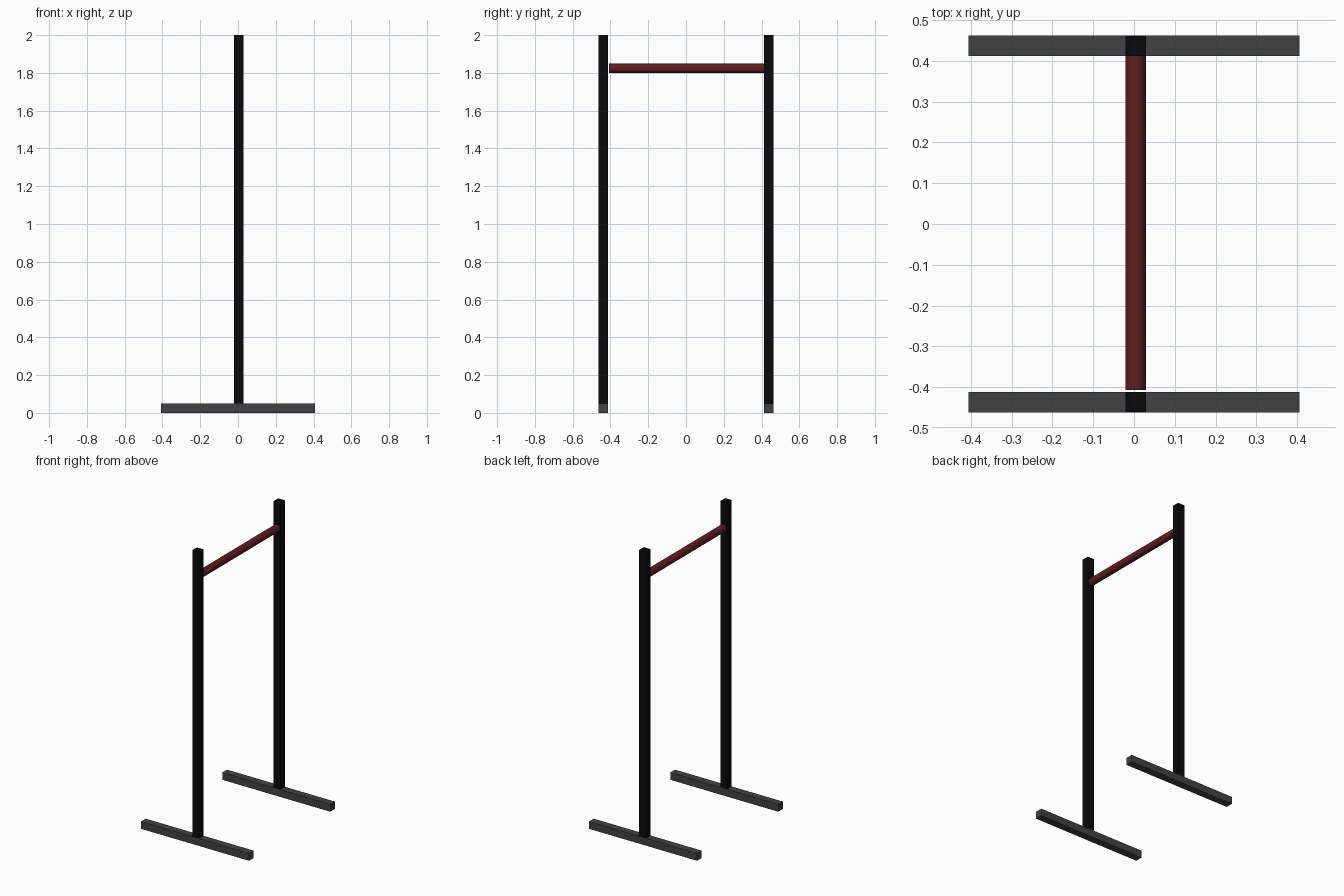
import bpy, math

if "Cube" in bpy.data.objects:
    bpy.data.objects.remove(bpy.data.objects["Cube"])

def material(name, color):
    m = bpy.data.materials.new(name)
    m.diffuse_color = (*color, 1)
    m.use_nodes = True
    m.node_tree.nodes["Principled BSDF"].inputs["Base Color"].default_value = m.diffuse_color
    return m

black = material("black_steel", (0.003, 0.003, 0.004))
grey = material("dark_grey_steel", (0.055, 0.055, 0.055))
red = material("dark_red", (0.115, 0.013, 0.013))

def box(name, center, size, mat):
    bpy.ops.mesh.primitive_cube_add(size=1, location=center)
    o = bpy.context.object
    o.name = name
    o.scale = size
    bpy.ops.object.transform_apply(location=False, rotation=False, scale=True)
    o.data.materials.append(mat)
    return o

T = 0.05          # tube thickness
PX = 0.004        # posts and bar sit slightly off the foot centre
PY = 0.437        # side frame offset

# Side frames: foot and upright post
for side, s in (("front", -1), ("back", 1)):
    box(side + "_foot", (0, s * PY, T / 2), (0.813, T, T), grey)
    box(side + "_post", (PX, s * PY, (2 + T) / 2), (T, T, 2 - T), black)

# Pull-up bar between the posts
y0, y1 = -0.407, 0.413
bpy.ops.mesh.primitive_cylinder_add(vertices=32, radius=T / 2, depth=y1 - y0,
                                    location=(PX, (y0 + y1) / 2, 1.824),
                                    rotation=(math.pi / 2, 0, 0))
bar = bpy.context.object
bar.name = "cross_bar"
bar.data.materials.append(red)
bpy.ops.object.shade_smooth_by_angle()
